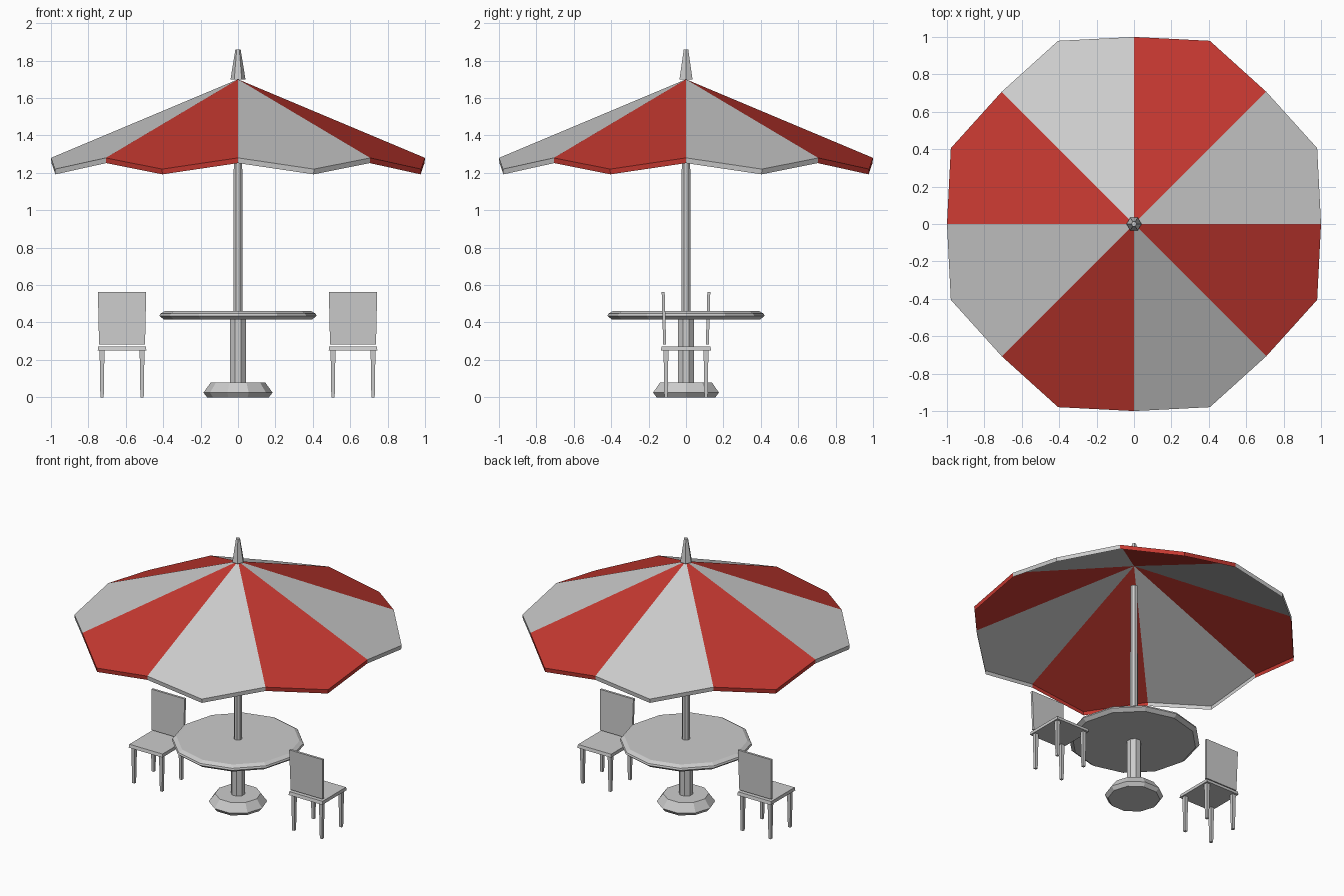
import bpy, bmesh
from math import cos, sin, pi, radians
from mathutils import Matrix, Vector

if "Cube" in bpy.data.objects:
    bpy.data.objects.remove(bpy.data.objects["Cube"])


def finish(name, bm, mat=None):
    bmesh.ops.recalc_face_normals(bm, faces=bm.faces)
    me = bpy.data.meshes.new(name)
    bm.to_mesh(me)
    bm.free()
    ob = bpy.data.objects.new(name, me)
    bpy.context.collection.objects.link(ob)
    if mat:
        me.materials.append(mat)
    return ob


def lathe(name, profile, sides, turn=0.0):
    """Capped, faceted turned part from (radius, z) pairs, bottom to top."""
    bm = bmesh.new()
    rings = [[bm.verts.new((r * cos(turn + 2 * pi * i / sides),
                            r * sin(turn + 2 * pi * i / sides), z))
              for i in range(sides)] for r, z in profile]
    for a, b in zip(rings, rings[1:]):
        for i in range(sides):
            j = (i + 1) % sides
            bm.faces.new((a[i], a[j], b[j], b[i]))
    bm.faces.new(rings[0][::-1])
    bm.faces.new(rings[-1])
    return finish(name, bm)


def block(name, lower, upper, place):
    """Six-sided block; each end is (x, y, z, half width, half depth)."""
    bm = bmesh.new()
    vs = []
    for x, y, z, w, d in (lower, upper):
        for sx, sy in ((-1, -1), (1, -1), (1, 1), (-1, 1)):
            vs.append(bm.verts.new(place @ Vector((x + sx * w, y + sy * d, z))))
    bm.faces.new(vs[3::-1])
    bm.faces.new(vs[4:])
    for i in range(4):
        j = (i + 1) % 4
        bm.faces.new((vs[i], vs[j], vs[4 + j], vs[4 + i]))
    return finish(name, bm)


def canopy(name, first, mat=None):
    """Every second panel: a flat kite with a short hanging rim."""
    bm = bmesh.new()
    for k in range(first, 8, 2):
        a = k * pi / 4
        rim = [(1.0, a, 1.28), (1.06, a + pi / 8, 1.22), (1.0, a + pi / 4, 1.28)]
        top = [bm.verts.new((r * cos(t), r * sin(t), z)) for r, t, z in rim]
        low = [bm.verts.new(((r - .003) * cos(t), (r - .003) * sin(t), z - .028))
               for r, t, z in rim]
        apex = bm.verts.new((0, 0, 1.70))
        bm.faces.new([apex] + top)
        for i in (0, 1):
            bm.faces.new((top[i], low[i], low[i + 1], top[i + 1]))
    return finish(name, bm, mat)


# Umbrella
red = bpy.data.materials.new("red_fabric")
red.diffuse_color = (0.56, 0.04, 0.03, 1)
red.use_nodes = True
red.node_tree.nodes["Principled BSDF"].inputs["Base Color"].default_value = red.diffuse_color
canopy("grey_canopy_panels", 0)
canopy("red_canopy_panels", 1, red)
lathe("finial", [(.04, 1.70), (.014, 1.86)], 6)
lathe("umbrella_pole", [(.026, .44), (.024, 1.55)], 8, pi / 8)

# Table
lathe("table_top", [(.395, .415), (.42, .435), (.415, .447), (.39, .462)], 12)
lathe("table_post", [(.045, .07), (.045, .418)], 8, pi / 8)
lathe("table_base", [(.165, 0), (.185, .025), (.145, .08)], 10)

# Chairs: the left one has its back at +y, the right one is turned half round
for side, x, turn in (("left", -.62, 0), ("right", .615, 180)):
    place = Matrix.Translation((x, 0, 0)) @ Matrix.Rotation(radians(turn), 4, 'Z')
    block(side + "_chair_seat", (0, 0, .25, .13, .135), (0, 0, .272, .128, .13), place)
    block(side + "_chair_back", (0, .114, .283, .123, .008),
          (0, .122, .563, .129, .008), place)
    for n, lx, ly in (("front_left", -1, -1), ("front_right", 1, -1),
                      ("back_left", -1, 1), ("back_right", 1, 1)):
        block(f"{side}_chair_{n}_leg", (lx * .107, ly * .107, 0, .009, .009),
              (lx * .107, ly * .107, .25, .013, .013), place)
